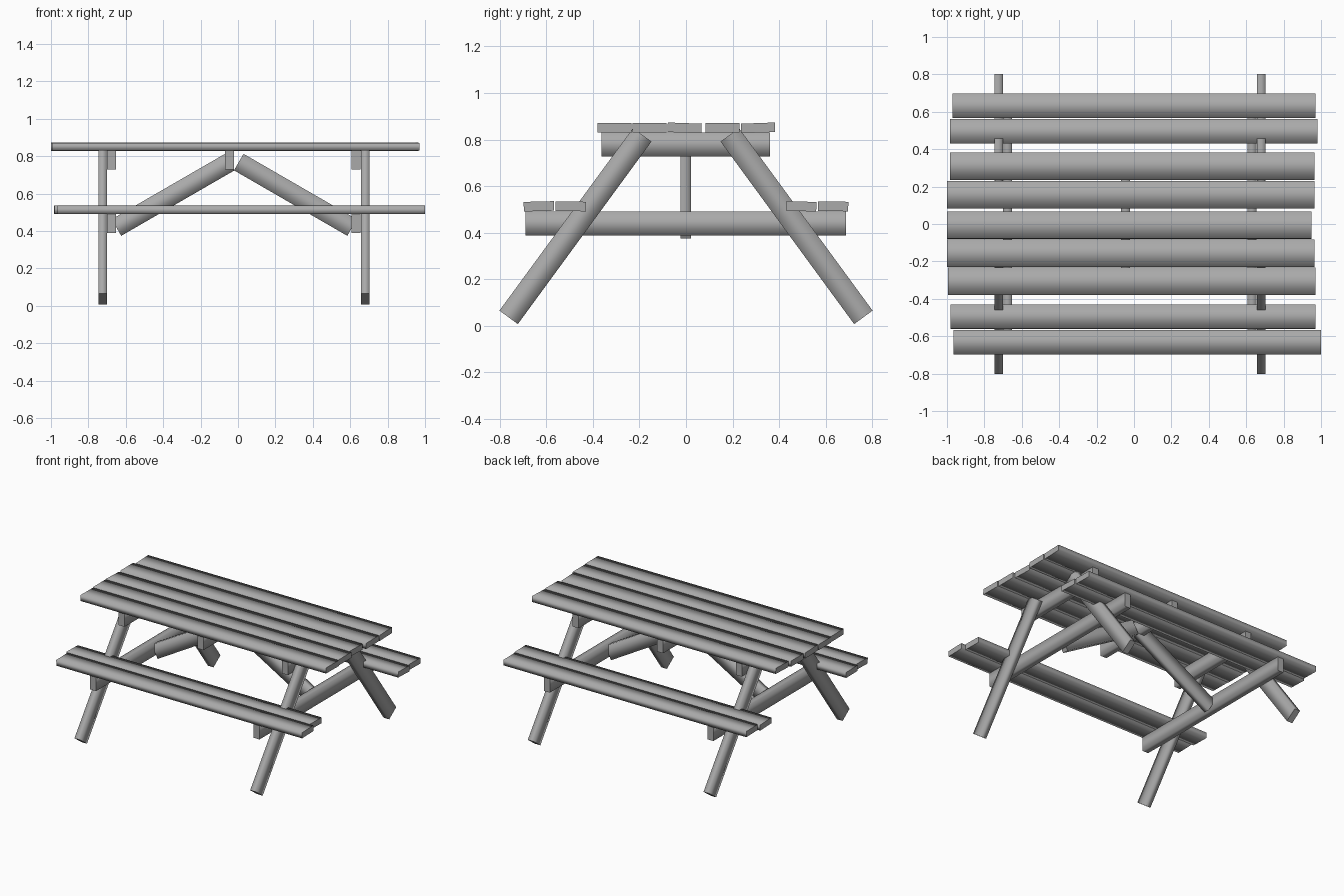
import bpy, bmesh
from math import radians, sin, cos
from mathutils import Matrix, Vector

cube = bpy.data.objects.get("Cube")
if cube:
    bpy.data.objects.remove(cube, do_unlink=True)

GREY = (0.4, 0.4, 0.4, 1)
wood = bpy.data.materials.new("grey_wood")
wood.use_nodes = True
wood.diffuse_color = GREY
wood.node_tree.nodes["Principled BSDF"].inputs["Base Color"].default_value = GREY


def beam(name, start, end, width, thick, thick_axis):
    """Straight timber between two points, soft along its length, crisp at its sawn ends."""
    start, end = Vector(start), Vector(end)
    along = (end - start).normalized()
    up = Vector(thick_axis).normalized()
    side = up.cross(along)
    turn = Matrix((along, side, up)).transposed().to_4x4()
    bm = bmesh.new()
    bmesh.ops.create_cube(bm, size=1)
    bm.normal_update()
    for face in bm.faces:
        face.smooth = abs(face.normal.x) < 0.5
        if not face.smooth:
            for edge in face.edges:
                edge.smooth = False
    bm.transform(Matrix.Diagonal(((end - start).length, width, thick, 1)))
    mesh = bpy.data.meshes.new(name)
    bm.to_mesh(mesh)
    bm.free()
    mesh.materials.append(wood)
    obj = bpy.data.objects.new(name, mesh)
    obj.matrix_world = Matrix.Translation((start + end) / 2) @ turn
    bpy.context.collection.objects.link(obj)


def plank(name, x0, x1, y, z, width, tilt):
    """Board along x, rolled slightly about its length."""
    a = radians(tilt)
    beam(name, (x0, y, z), (x1, y, z), width, 0.041, (0, -sin(a), cos(a)))


# Tabletop boards: ends, centre line and slight roll
for i, (x0, x1, y, tilt) in enumerate([
        (-0.995, 0.97, -0.307, -0.5), (-1.0, 0.965, -0.157, 0), (-1.0, 0.95, -0.006, -2),
        (-1.0, 0.965, 0.157, 0.5), (-0.985, 0.965, 0.309, 2)]):
    plank(f"table_board_{i + 1}", x0, x1, y, 0.85, 0.146, tilt)

# Bench boards
for name, x0, x1, y, tilt in [
        ("front_seat_outer", -0.965, 1.0, -0.632, 1.5), ("front_seat_inner", -0.98, 0.97, -0.495, -1),
        ("back_seat_inner", -0.985, 0.98, 0.495, -2), ("back_seat_outer", -0.97, 0.97, 0.632, -1)]:
    plank(name, x0, x1, y, 0.513, 0.13, tilt)

# End frames: two splayed legs on the outside, two cross beams on the inside
for side, leg_x, beam_x in (("right", -0.724, -0.676), ("left", 0.681, 0.631)):
    for end, s in (("front", -1), ("back", 1)):
        beam(f"{end}_{side}_leg", (leg_x, s * 0.762, 0.036), (leg_x, s * 0.188, 0.82),
             0.098, 0.045, (1, 0, 0))
    beam(f"{side}_seat_beam", (beam_x, -0.69, 0.439), (beam_x, 0.688, 0.439), 0.102, 0.048, (1, 0, 0))
    beam(f"{side}_top_beam", (beam_x, -0.364, 0.779), (beam_x, 0.36, 0.779), 0.102, 0.048, (1, 0, 0))

# Middle beam under the top and the diagonal braces that meet beside it
MID = -0.02
beam("middle_top_beam", (MID - 0.025, -0.364, 0.779), (MID - 0.025, 0.36, 0.779), 0.102, 0.048, (1, 0, 0))
for side, s in (("right", -1), ("left", 1)):
    beam(f"{side}_brace", (MID + s * 0.63, -0.002, 0.418), (MID + s * 0.024, -0.002, 0.768),
         0.102, 0.045, (0, 1, 0))
